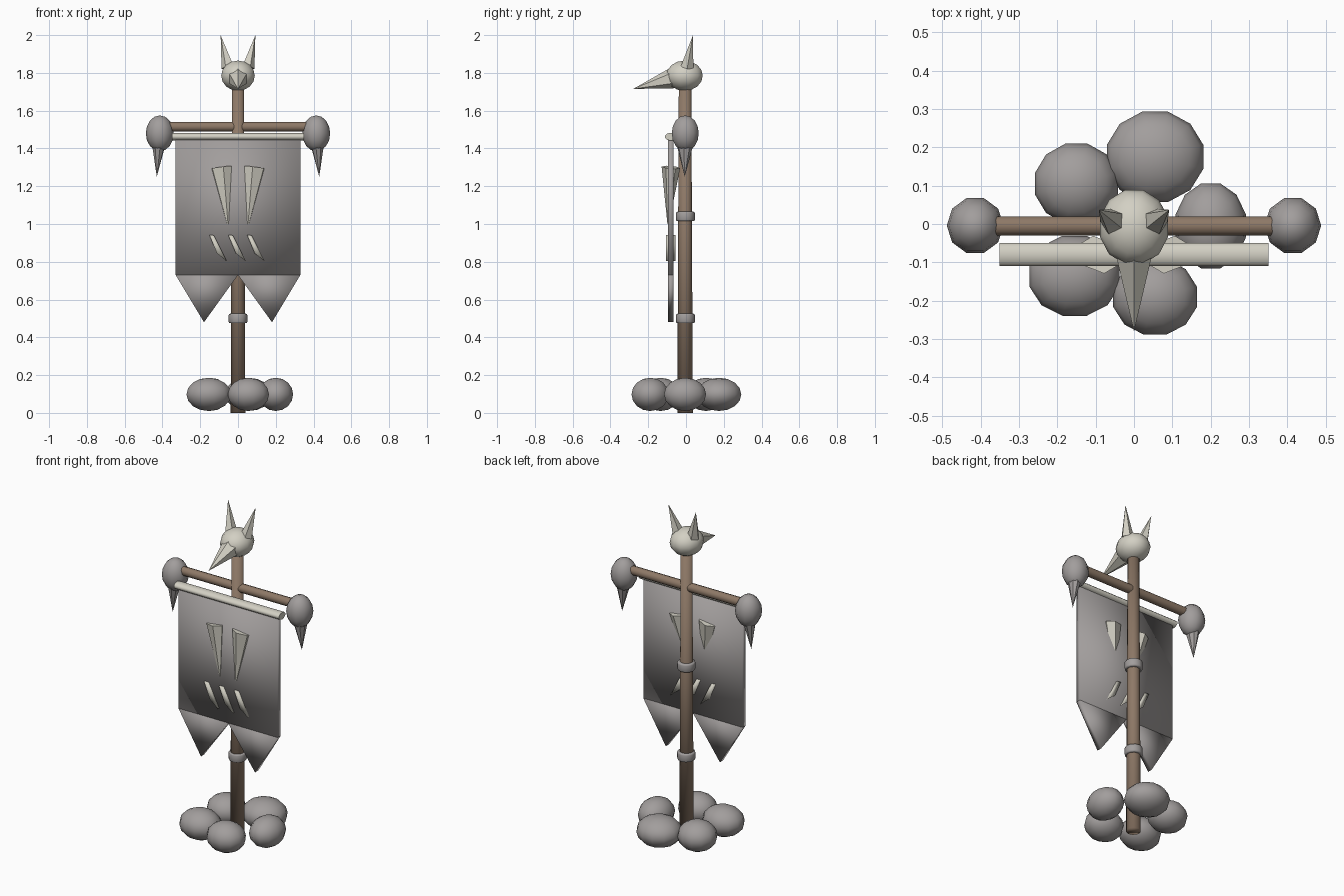
import bpy, math
from mathutils import Vector

cube = bpy.data.objects.get("Cube")
if cube:
    bpy.data.objects.remove(cube, do_unlink=True)


def material(name, rgb):
    m = bpy.data.materials.new(name)
    m.use_nodes = True
    m.diffuse_color = (*rgb, 1)
    m.node_tree.nodes["Principled BSDF"].inputs["Base Color"].default_value = (*rgb, 1)
    return m


STONE = material("grey stone", (0.36, 0.34, 0.335))
WOOD = material("brown wood", (0.27, 0.19, 0.135))
BONE = material("pale bone", (0.65, 0.63, 0.55))


def finish(name, mat, smooth):
    ob = bpy.context.object
    ob.name = name
    ob.data.materials.append(mat)
    if smooth == "full":
        bpy.ops.object.shade_smooth()
    elif smooth == "angle":
        bpy.ops.object.shade_smooth_by_angle(angle=math.radians(40))
    return ob


def ball(name, loc, radii, mat, sides=12):
    bpy.ops.mesh.primitive_uv_sphere_add(segments=sides, ring_count=8, radius=1,
                                         location=loc, rotation=(0, 0, math.pi / sides))
    bpy.ops.object.transform_apply(location=False, rotation=True, scale=False)
    bpy.context.object.scale = radii
    return finish(name, mat, "full")


# Tapered round or faceted shape between two points
def taper(name, start, end, r1, r2, mat, sides=10, smooth="angle", flat=1):
    a, b = Vector(start), Vector(end)
    d = b - a
    bpy.ops.mesh.primitive_cone_add(vertices=sides, radius1=r1, radius2=r2, depth=d.length,
                                    location=(a + b) / 2,
                                    rotation=d.to_track_quat('Z', 'Y').to_euler())
    bpy.context.object.scale.y = flat
    return finish(name, mat, smooth)


# Extruded outline in the banner plane
def slab(name, outline, y0, y1, mat):
    n = len(outline)
    verts = [(x, y, z) for y in (y0, y1) for x, z in outline]
    faces = [tuple(range(n)), tuple(reversed(range(n, 2 * n)))]
    faces += [(i, i + n, (i + 1) % n + n, (i + 1) % n) for i in range(n)]
    me = bpy.data.meshes.new(name)
    me.from_pydata(verts, [], faces)
    ob = bpy.data.objects.new(name, me)
    bpy.context.collection.objects.link(ob)
    bpy.ops.object.select_all(action='DESELECT')
    ob.select_set(True)
    bpy.context.view_layer.objects.active = ob
    return finish(name, mat, "full")


# Boulders around the foot
rocks = [(0.055, 0.175, 0.13, 0.122), (-0.15, 0.105, 0.112, 0.108), (0.2, -0.005, 0.095, 0.115),
         (-0.155, -0.135, 0.122, 0.108), (0.055, -0.19, 0.113, 0.102)]
for i, (x, y, rx, ry) in enumerate(rocks):
    ball(f"base_rock_{i + 1}", (x, y, 0.098), (rx, ry, 0.088), STONE)

# Pole, bands and crossbar
taper("pole", (0, -0.005, 0), (0, -0.005, 1.76), 0.041, 0.033, WOOD, 10, "full")
for i, z in enumerate((0.5, 1.04)):
    band = taper(f"pole_band_{i + 1}", (0, -0.003, z - 0.025), (0, -0.003, z + 0.025),
                 0.05, 0.05, STONE, 12, "full")
    bevel = band.modifiers.new("Bevel", 'BEVEL')
    bevel.width, bevel.segments = 0.008, 2
taper("crossbar", (-0.37, -0.005, 1.515), (0.37, -0.005, 1.515), 0.026, 0.026, WOOD, 10)

# Knobs with hanging claws, horns
for side, s in (("left", 1), ("right", -1)):
    ball(f"{side}_knob", (s * 0.414, -0.004, 1.48), (0.074, 0.075, 0.095), STONE, 10)
    taper(f"{side}_knob_claw", (s * 0.42, -0.005, 1.42), (s * 0.43, -0.007, 1.25),
          0.045, 0, STONE, 8, "angle", 0.8)
    taper(f"{side}_horn", (s * 0.052, 0.005, 1.83), (s * 0.092, 0.037, 2.0),
          0.036, 0, BONE, 5, None)

# Banner rail, cloth and tails
taper("banner_rail", (-0.35, -0.08, 1.462), (0.35, -0.08, 1.462), 0.021, 0.021,
      BONE, 10).scale = (1.5, 1, 1)
slab("banner_cloth", [(-0.33, 0.73), (0.33, 0.73), (0.33, 1.46), (-0.33, 1.46)],
     -0.095, -0.065, STONE)
for side, s in (("left", 1), ("right", -1)):
    tail = [(0, 0.73), (s * 0.18, 0.48), (s * 0.33, 0.73)]
    slab(f"{side}_banner_tail", tail if s > 0 else tail[::-1], -0.095, -0.065, STONE)
    # Large fangs piercing the cloth
    taper(f"{side}_fang", (s * 0.092, -0.08, 1.3), (s * 0.054, -0.095, 1.0),
          0.055, 0.004, BONE, 6, "angle").scale = (0.85, 1.15, 1)

# Three slanted claw marks
for i in range(3):
    x = -0.137 + 0.1 * i
    ob = slab(f"claw_mark_{i + 1}",
              [(x + 0.078, 0.803), (x + 0.01, 0.94), (x - 0.015, 0.942), (x + 0.025, 0.845)][::-1],
              -0.107, -0.055, BONE)

# Skull and beak
ball("skull", (0, -0.008, 1.785), (0.092, 0.1, 0.08), BONE)
taper("beak", (0, -0.06, 1.775), (0, -0.28, 1.715), 0.058, 0, BONE, 6, "angle")
